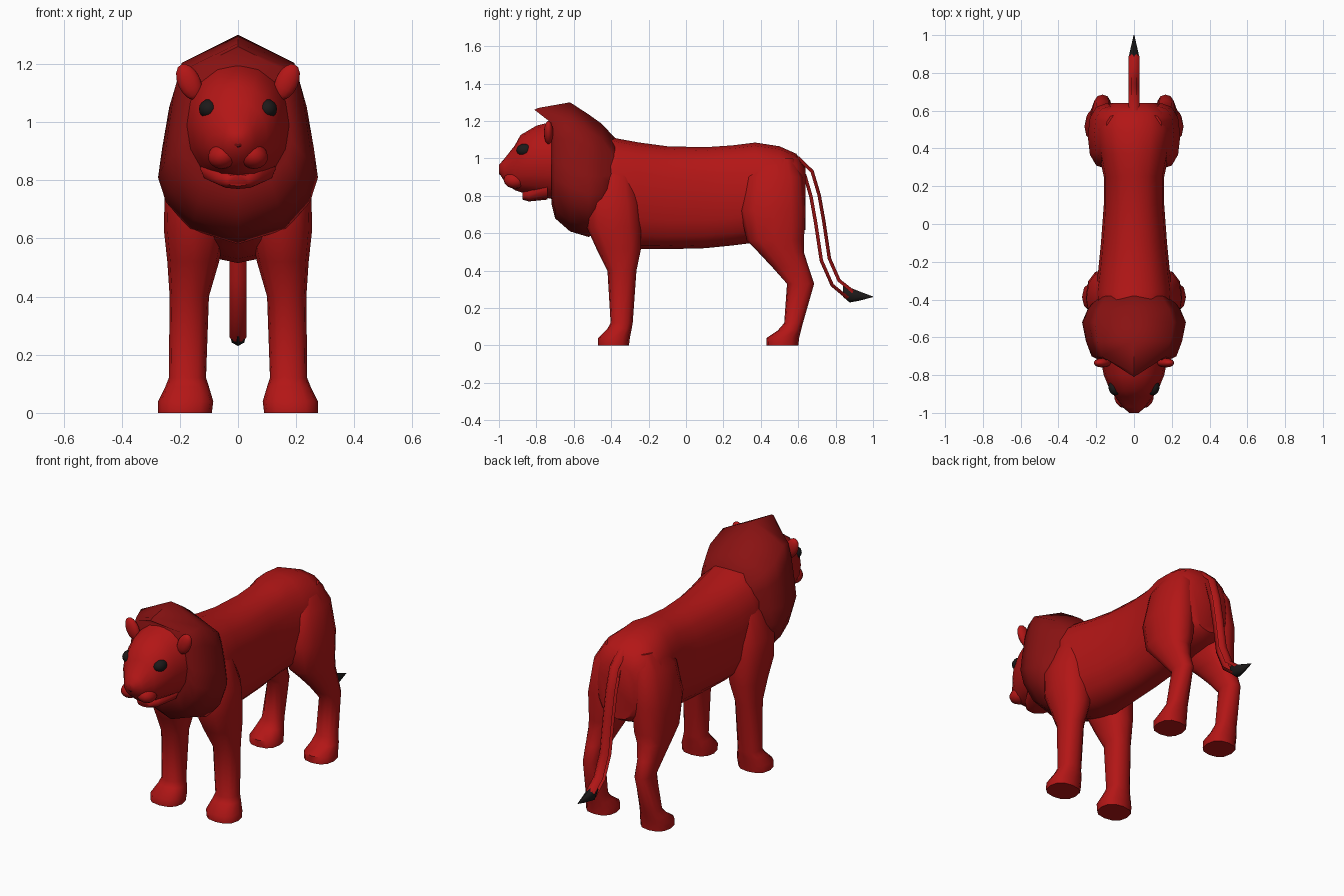
import bpy, bmesh, math
from mathutils import Matrix, Vector

if "Cube" in bpy.data.objects:
    bpy.data.objects.remove(bpy.data.objects["Cube"])


def material(name, rgb):
    m = bpy.data.materials.new(name)
    m.diffuse_color = (*rgb, 1)
    m.use_nodes = True
    m.node_tree.nodes["Principled BSDF"].inputs["Base Color"].default_value = m.diffuse_color
    return m


RED = material("red_coat", (0.45, 0.008, 0.008))
DARK = material("dark_red_hair", (0.25, 0.006, 0.006))
BLACK = material("black", (0.012, 0.01, 0.01))


def finish(name, bm, mat, mirror=False, angle=50):
    bmesh.ops.recalc_face_normals(bm, faces=bm.faces)
    me = bpy.data.meshes.new(name)
    bm.to_mesh(me)
    bm.free()
    ob = bpy.data.objects.new(name, me)
    bpy.context.collection.objects.link(ob)
    me.materials.append(mat)
    bpy.ops.object.select_all(action='DESELECT')
    ob.select_set(True)
    bpy.context.view_layer.objects.active = ob
    bpy.ops.object.shade_smooth_by_angle(angle=math.radians(angle))
    if mirror:
        ob.modifiers.new("mirror", 'MIRROR').use_mirror_merge = False
    return ob


def loft(name, rings, mat, mirror=False, skip=(), cap=True, angle=50):
    bm = bmesh.new()
    vs = [[bm.verts.new(p) for p in r] for r in rings]
    n = len(vs[0])
    for a, b in zip(vs, vs[1:]):
        for i in range(n):
            if i not in skip:
                j = (i + 1) % n
                bm.faces.new((a[i], a[j], b[j], b[i]))
    if cap:
        bm.faces.new(vs[0])
        bm.faces.new(vs[-1])
    return finish(name, bm, mat, mirror, angle)


def oval(n, power=2.0, turn=0.0):
    """Unit rounded outline."""
    out = []
    for i in range(n):
        t = 2 * math.pi * i / n + turn
        c, s = math.cos(t), math.sin(t)
        out.append((math.copysign(abs(c) ** (2 / power), c),
                    math.copysign(abs(s) ** (2 / power), s)))
    return out


def along_y(spec, n=16, power=2.4):
    """Rings from (y, bottom, top, half width)."""
    return [[(u * w, y, (b + t) / 2 + v * (t - b) / 2) for u, v in oval(n, power)]
            for y, b, t, w in spec]


def along_z(spec, n=12, power=2.4):
    """Rings from (z, y front, y back, x inner, x outer)."""
    return [[((xi + xo) / 2 + u * (xo - xi) / 2, (f + k) / 2 + v * (k - f) / 2, z)
             for u, v in oval(n, power)] for z, f, k, xi, xo in spec]


def ellipsoid(name, loc, size, mat, tilt=0.0):
    bm = bmesh.new()
    m = (Matrix.Translation(loc) @ Matrix.Rotation(math.radians(tilt), 4, 'Y')
         @ Matrix.Diagonal((*size, 1)))
    bmesh.ops.create_uvsphere(bm, u_segments=14, v_segments=8, radius=1, matrix=m)
    return finish(name, bm, mat, mirror=True)


# Torso
loft("torso", along_y([
    (-.55, .62, 1.12, .14), (-.45, .56, 1.125, .20), (-.36, .53, 1.105, .205),
    (-.25, .515, 1.085, .19), (-.10, .515, 1.065, .175), (.10, .52, 1.06, .16),
    (.25, .535, 1.07, .16), (.37, .55, 1.085, .185), (.50, .57, 1.065, .205),
    (.59, .59, 1.025, .185), (.64, .62, .95, .12)]), RED)

# Legs
loft("front_leg", along_z([
    (0, -.47, -.305, .09, .275), (.04, -.47, -.30, .085, .275),
    (.09, -.42, -.29, .10, .25), (.12, -.403, -.285, .11, .238),
    (.40, -.42, -.265, .10, .235), (.52, -.48, -.24, .065, .243),
    (.63, -.53, -.24, .04, .255), (.76, -.54, -.25, .04, .252),
    (.90, -.50, -.28, .04, .205), (1.0, -.45, -.32, .04, .15)]), RED, True)
loft("hind_leg", along_z([
    (0, .43, .60, .09, .262), (.04, .43, .605, .09, .262),
    (.08, .49, .615, .105, .25), (.12, .525, .625, .115, .235),
    (.33, .54, .685, .12, .215), (.42, .46, .655, .11, .225),
    (.50, .385, .63, .08, .235), (.56, .325, .63, .05, .242),
    (.72, .29, .64, .04, .245), (.90, .32, .625, .04, .212),
    (1.0, .40, .58, .04, .15)]), RED, True)

# Mane: faceted, peaked outline; its crown leans forward at the front
half = [(0, 1), (.76, .86), (.86, .72), (.95, .5), (1, .35), (.9, .22), (.6, .08), (0, 0)]
outline = half + [(-u, v) for u, v in half[-2:0:-1]]
mane = []
for y, b, t, w, lean in [(-.72, .76, 1.26, .185, .09), (-.70, .68, 1.27, .225, .09),
                         (-.62, .61, 1.30, .255, 0), (-.52, .58, 1.235, .275, 0),
                         (-.45, .62, 1.185, .245, 0), (-.38, .72, 1.11, .19, 0)]:
    mane.append([(u * w, y - lean * max(0, v - .86) / .14, b + v * (t - b))
                 for u, v in outline])
loft("mane", mane, DARK)

# Head, lower jaw, lips and nose
loft("head", along_y([
    (-1.0, .925, .965, .025), (-.97, .875, 1.0, .06), (-.915, .83, 1.07, .10),
    (-.885, .82, 1.125, .125), (-.80, .80, 1.175, .16), (-.70, .78, 1.2, .18)],
    power=2.1), RED)
loft("lower_jaw", along_y([
    (-.875, .78, .82, .04), (-.84, .77, .84, .075), (-.74, .78, .90, .13)],
    12), RED)
ellipsoid("lip", (.05, -.915, .885), (.055, .06, .045), RED, 20)
loft("nose", along_y([
    (-1.0, .915, .955, .012), (-.985, .91, .975, .035), (-.95, .91, 1.01, .03)],
    8, 2), DARK)
ellipsoid("eye", (.10, -.862, 1.045), (.035, .045, .034), BLACK)
ellipsoid("ear", (.168, -.735, 1.138), (.04, .025, .066), RED, 25)

# Tail: tube left open along both sides, as two curved strands
path = [Vector(p) for p in ((.58, .99), (.655, .92), (.69, .80), (.715, .66),
                            (.745, .46), (.80, .335), (.88, .27))]
rings = []
for i, p in enumerate(path):
    d = (path[min(i + 1, len(path) - 1)] - path[max(i - 1, 0)]).normalized()
    nrm = Vector((-d.y, d.x))
    rings.append([(u * .032, p.x + nrm.x * v * .034, p.y + nrm.y * v * .034)
                  for u, v in oval(8, 2, math.pi / 8)])
loft("tail", rings, RED, skip=(3, 7), cap=False)
loft("tail_tuft", along_y([
    (.84, .26, .32, .02), (.875, .23, .31, .03), (.93, .24, .288, .018),
    (1.0, .259, .262, .002)], 8, 2), BLACK)
